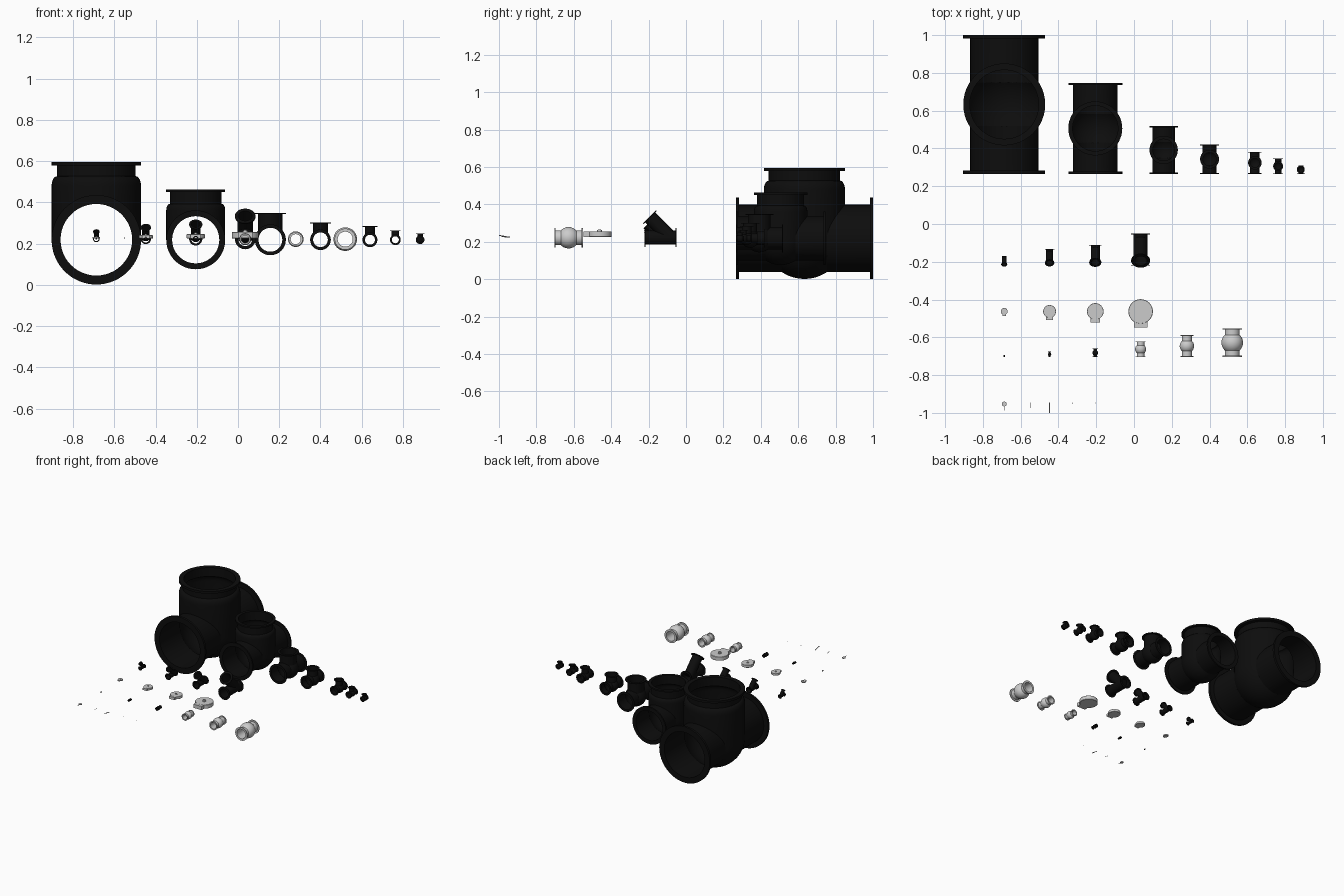
import bpy, bmesh
from math import sin, cos, acos, pi, radians
from mathutils import Matrix, Vector

if "Cube" in bpy.data.objects:
    bpy.data.objects.remove(bpy.data.objects["Cube"])

ZC = 0.219          # common pipe axis height
FLANGE = 0.08       # flange thickness relative to flange radius
built = []


def material(name, value):
    m = bpy.data.materials.new(name)
    m.use_nodes = True
    m.diffuse_color = (value, value, value, 1)
    bsdf = m.node_tree.nodes["Principled BSDF"]
    bsdf.inputs["Base Color"].default_value = (value, value, value, 1)
    return m


BLACK = material("black iron", 0.004)
STEEL = material("light steel", 0.6)


def lathe(profile, matrix=Matrix(), closed=False, segs=48):
    """Turn (radius, height) points about z into a helper solid."""
    bm = bmesh.new()
    rings = [[bm.verts.new((r * cos(2 * pi * i / segs), r * sin(2 * pi * i / segs), z))
              for i in range(segs)] for r, z in profile]
    pairs = list(zip(rings, rings[1:]))
    if closed:
        pairs.append((rings[-1], rings[0]))
    for a, b in pairs:
        for i in range(segs):
            j = (i + 1) % segs
            bm.faces.new((a[i], a[j], b[j], b[i]))
    bmesh.ops.remove_doubles(bm, verts=bm.verts, dist=1e-5)
    bmesh.ops.recalc_face_normals(bm, faces=bm.faces)
    bm.transform(matrix)
    mesh = bpy.data.meshes.new("solid")
    bm.to_mesh(mesh)
    bm.free()
    ob = bpy.data.objects.new("solid", mesh)
    bpy.context.collection.objects.link(ob)
    return ob


def finish(ob, name, mat, place):
    ob.name = ob.data.name = name
    ob.data.transform(place)
    ob.data.materials.clear()
    ob.data.materials.append(mat)
    built.append(ob)
    return ob


def carve(base, adds, cuts):
    """Union the adds to the base, then hollow it with the cuts."""
    for tool, op in [(a, 'UNION') for a in adds] + [(c, 'DIFFERENCE') for c in cuts]:
        mod = base.modifiers.new(op, 'BOOLEAN')
        mod.operation, mod.solver, mod.object = op, 'EXACT', tool
    bpy.context.view_layer.update()
    graph = bpy.context.evaluated_depsgraph_get()
    mesh = bpy.data.meshes.new_from_object(base.evaluated_get(graph))
    base.modifiers.clear()
    base.data = mesh
    for tool in adds + cuts:
        bpy.data.objects.remove(tool)
    return base


def placed(x, y, z, size):
    return Matrix.Translation((x, y, z)) @ Matrix.Scale(size, 4)


ALONG_Y = Matrix.Rotation(-pi / 2, 4, 'X')


def run_pipe(h, pipe):
    """Solid straight pipe with a flange at both ends."""
    t = FLANGE
    return lathe([(0, -h), (1, -h), (1, t - h), (pipe, t - h),
                  (pipe, h - t), (1, h - t), (1, h), (0, h)], ALONG_Y)


def bore(r, h):
    return lathe([(0, -h - 1), (r, -h - 1), (r, h + 1), (0, h + 1)], ALONG_Y)


def chamber(neck, top, shoulder, inset=0.0):
    """Round-bottomed vertical body rising to a neck."""
    r, n = 1 - inset, neck - inset
    end = 0 if shoulder else acos(n / r)
    pts = [(r * cos(a), r * sin(a)) for a in
           [-pi / 2 + (end + pi / 2) * i / 16 for i in range(17)]]
    pts[0] = (0, -r)
    if shoulder:
        for i in range(6):
            a = pi / 2 * i / 5
            pts.append((n + (r - n) * cos(a), shoulder + 0.22 * sin(a)))
    if inset:
        return pts + [(n, top + 1), (0, top + 1)]
    return pts + [(n, top - FLANGE), (1, top - FLANGE), (1, top), (0, top)]


# Tees: x, flange radius, half length, branch height, pipe ratio, shoulder height
tees = [(-0.687, 0.217, 0.367, 0.377, 0.83, 1.2), (-0.205, 0.143, 0.24, 0.244, 0.83, 1.0),
        (0.157, 0.075, 0.126, 0.13, 0.8, 0), (0.4, 0.05, 0.077, 0.083, 0.74, 0),
        (0.64, 0.036, 0.058, 0.066, 0.7, 0), (0.763, 0.026, 0.04, 0.045, 0.68, 0),
        (0.883, 0.021, 0.0225, 0.03, 0.64, 0)]
for i, (x, R, half, height, p, s) in enumerate(tees):
    h, top = half / R, height / R
    neck = 0.88 if s else p
    ob = carve(run_pipe(h, p), [lathe(chamber(neck, top, s))],
               [bore(p - 0.03, h), lathe(chamber(neck, top, s, 0.04))])
    finish(ob, f"tee_{i + 1}", BLACK, placed(x, 0.266 + half, ZC, R))

# Wye fittings: x, flange radius, half length
AXIS = Vector((0, -1, 1)).normalized()
TILT = Matrix.Translation((0, 1.04, 0)) @ AXIS.to_track_quat('Z', 'Y').to_matrix().to_4x4()
for i, (x, R, half) in enumerate([(0.035, 0.05, 0.085), (-0.205, 0.032, 0.055),
                                  (-0.447, 0.025, 0.044), (-0.687, 0.016, 0.026)]):
    h, p, top = half / R, 0.74, 3.16
    branch = lathe([(0, 0), (p, 0), (p, top - 0.12), (1, top - 0.12), (1, top), (0, top)], TILT)
    hollow = lathe([(0, 0.05), (p - 0.06, 0.05), (p - 0.06, top + 1), (0, top + 1)], TILT)
    ob = carve(run_pipe(h, p), [branch], [bore(p - 0.06, h), hollow])
    finish(ob, f"wye_{i + 1}", BLACK, placed(x, -0.221 + half, ZC + 0.004, R))

# Straight bulbous fittings: x, bulb radius, half length, colour
globes = [(0.52, 0.057, 0.076, STEEL), (0.28, 0.038, 0.058, STEEL), (0.035, 0.029, 0.041, STEEL),
          (-0.205, 0.015, 0.022, BLACK), (-0.447, 0.009, 0.014, BLACK),
          (-0.687, 0.004, 0.005, BLACK)]
for i, (x, R, half, mat) in enumerate(globes):
    h, p, f, t = half / R, 0.69, 0.9, 0.12
    a0 = acos(p)
    bulb = [(cos(a), sin(a)) for a in [a0 * (k / 8 - 1) for k in range(17)]]
    prof = [(p - 0.05, -h), (f, -h), (f, t - h), (p, t - h)] + bulb
    prof += [(p, h - t), (f, h - t), (f, h), (p - 0.05, h)]
    finish(lathe(prof, ALONG_Y, closed=True), f"bulb_fitting_{i + 1}", mat,
           placed(x, -0.704 + half, ZC + 0.003, R))

# Flat round housings with a square outlet and a centre knob
for i, (x, R) in enumerate([(0.035, 0.065), (-0.205, 0.044), (-0.447, 0.034), (-0.687, 0.018)]):
    t = 0.23
    place = placed(x, -0.463, 0.225 + 0.25 * R, R)
    finish(lathe([(0, -t), (0.97, -t), (1, 0.03 - t), (1, t - 0.03), (0.97, t), (0, t)]),
           f"housing_{i + 1}", STEEL, place)
    finish(lathe([(0, 0), (0.2, 0), (0.2, 0.33), (0.12, 0.33), (0.12, 0.4), (0, 0.4)], segs=24),
           f"housing_knob_{i + 1}", STEEL, place)
    bm = bmesh.new()
    bmesh.ops.create_cube(bm, size=1, matrix=Matrix.Translation((0, -0.8, 0))
                          @ Matrix.Diagonal((1.1, 1.0, 0.44, 1)))
    mesh = bpy.data.meshes.new("outlet")
    bm.to_mesh(mesh)
    bm.free()
    outlet = bpy.data.objects.new("outlet", mesh)
    bpy.context.collection.objects.link(outlet)
    finish(outlet, f"housing_outlet_{i + 1}", STEEL, place)


# Small gauge and probes, sloping gently up toward the front
def rod(name, x, y, r, length):
    prof = [(0, 0), (r, 0), (r, length), (0, length)]
    tilt = Matrix.Rotation(radians(80), 4, 'X')
    finish(lathe(prof, segs=12), name, STEEL, Matrix.Translation((x, y, 0.225)) @ tilt)


finish(lathe([(0, -0.002), (0.013, -0.002), (0.013, 0.002), (0, 0.002)], segs=24),
       "gauge_dial", STEEL, placed(-0.687, -0.953, 0.226, 1))
rod("gauge_stem", -0.687, -0.96, 0.002, 0.027)
rod("short_probe", -0.55, -0.945, 0.0015, 0.03)
rod("long_probe", -0.447, -0.945, 0.0025, 0.0555)
rod("left_stud", -0.205, -0.945, 0.001, 0.006)
rod("right_stud", -0.325, -0.945, 0.0015, 0.008)

# Smooth round surfaces, keep edges sharp
for ob in bpy.context.view_layer.objects:
    ob.select_set(ob in built)
bpy.context.view_layer.objects.active = built[0]
bpy.ops.object.shade_smooth_by_angle(angle=radians(30))
